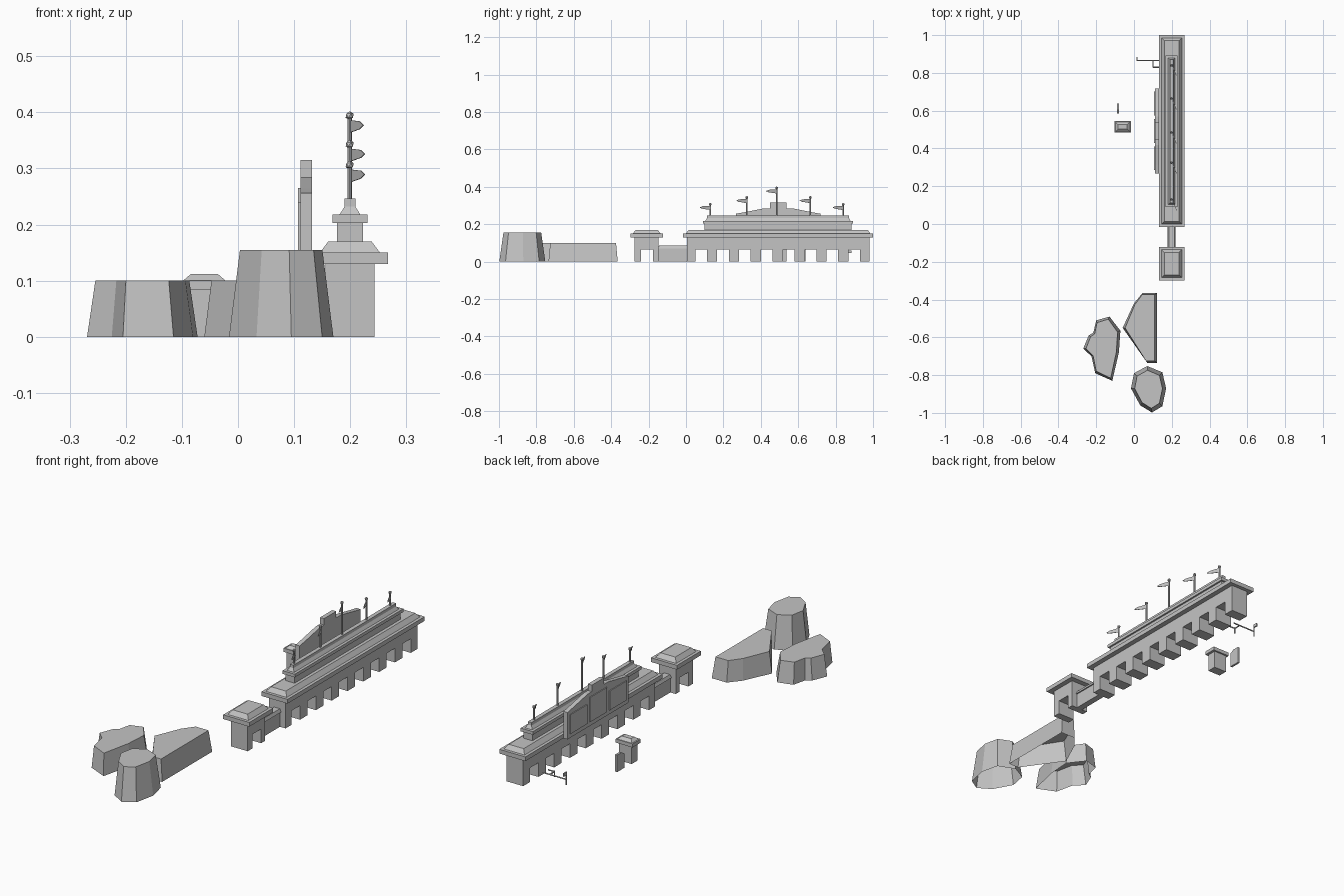
import bpy
import bmesh
from mathutils import Vector

if "Cube" in bpy.data.objects:
    bpy.data.objects.remove(bpy.data.objects["Cube"])

stone = bpy.data.materials.new("plain_grey")
stone.use_nodes = True
GREY = (0.55, 0.55, 0.55, 1)
stone.diffuse_color = GREY
stone.node_tree.nodes["Principled BSDF"].inputs["Base Color"].default_value = GREY


def finish(name, bm):
    bmesh.ops.recalc_face_normals(bm, faces=bm.faces)
    mesh = bpy.data.meshes.new(name)
    bm.to_mesh(mesh)
    bm.free()
    mesh.materials.append(stone)
    obj = bpy.data.objects.new(name, mesh)
    bpy.context.collection.objects.link(obj)
    return obj


def loft(name, lower, upper, bottom=True):
    """Join two matching outlines with side walls and caps."""
    bm = bmesh.new()
    a = [bm.verts.new(p) for p in lower]
    b = [bm.verts.new(p) for p in upper]
    for i in range(len(a)):
        j = (i + 1) % len(a)
        bm.faces.new((a[i], a[j], b[j], b[i]))
    bm.faces.new(b)
    if bottom:
        bm.faces.new(a[::-1])
    return finish(name, bm)


def block(name, x, y, z, inset=0.0):
    """Box between ranges, with the top drawn in by inset."""
    def ring(h, d):
        return [(x[0] + d, y[0] + d, h), (x[1] - d, y[0] + d, h),
                (x[1] - d, y[1] - d, h), (x[0] + d, y[1] - d, h)]
    return loft(name, ring(z[0], 0), ring(z[1], inset))


def slab(name, x, profile):
    """Extrude a (y, z) profile across x."""
    return loft(name, [(x[0], *p) for p in profile], [(x[1], *p) for p in profile])


def rod(name, start, end, radius):
    a, b = Vector(start), Vector(end)
    bm = bmesh.new()
    bmesh.ops.create_cone(bm, cap_ends=True, segments=8, radius1=radius,
                          radius2=radius, depth=(b - a).length)
    turn = (b - a).to_track_quat("Z", "Y").to_matrix().to_4x4()
    turn.translation = (a + b) / 2
    bmesh.ops.transform(bm, matrix=turn, verts=bm.verts)
    return finish(name, bm)


def arcade(name, y, doors, width):
    """Wall with square doorways cut from the ground up."""
    profile = [(y[0], 0)]
    for d in doors:
        profile += [(d, 0), (d, 0.066), (d + width, 0.066), (d + width, 0)]
    profile += [(y[1], 0), (y[1], 0.13), (y[0], 0.13)]
    return slab(name, (0.156, 0.243), profile)


def cornice(name, y):
    block(name + "_cornice", (0.132, 0.267), y, (0.13, 0.15))
    block(name + "_roof", (0.146, 0.253), (y[0] + 0.014, y[1] - 0.014), (0.15, 0.17), 0.015)


# Main gate building
arcade("gate_wall", (0.005, 0.982), [0.05 + 0.117 * i for i in range(8)], 0.062)
cornice("gate", (-0.015, 1.0))
block("upper_tier", (0.176, 0.223), (0.10, 0.885), (0.17, 0.205))
block("upper_ledge", (0.168, 0.231), (0.09, 0.893), (0.203, 0.218))
block("ridge_slope", (0.181, 0.218), (0.103, 0.88), (0.218, 0.232), 0.009)
block("ridge", (0.19, 0.209), (0.112, 0.871), (0.23, 0.246))

# Side lodge and linking wall
arcade("lodge_wall", (-0.275, -0.147), [-0.24], 0.064)
cornice("lodge", (-0.298, -0.122))
block("link_wall", (0.184, 0.214), (-0.15, 0.01), (0, 0.072))
block("link_wall_cap", (0.178, 0.22), (-0.15, 0.01), (0.07, 0.085), 0.006)

# Stepped sign board with plain raised panels
half = [(0.225, 0.13), (0.225, 0.256), (0.18, 0.264), (0.075, 0.285),
        (0.045, 0.285), (0.045, 0.315)]
mid = 0.493
board = [(mid - y, z) for y, z in half] + [(mid + y, z) for y, z in reversed(half)]
slab("sign_board", (0.111, 0.132), board)
for label, y, top in (("right", 0.285, 0.24), ("middle", 0.43, 0.265), ("left", 0.575, 0.24)):
    block("sign_panel_" + label, (0.107, 0.112), (y, y + 0.126), (0.15, top))

# Flag poles with ball finials and pennants
for i, (y, top) in enumerate(((0.13, 0.306), (0.325, 0.343), (0.485, 0.394),
                              (0.665, 0.343), (0.84, 0.306))):
    rod(f"flag_pole_{i}", (0.199, y, 0.24), (0.199, y, top), 0.004)
    ball = bmesh.new()
    bmesh.ops.create_icosphere(ball, subdivisions=1, radius=0.008)
    bmesh.ops.translate(ball, vec=(0.199, y, top), verts=ball.verts)
    finish(f"flag_ball_{i}", ball)
    flag = bmesh.new()
    outline = [(0, -0.008), (0.7, -0.01), (1, -0.017), (0.7, -0.024), (0, -0.03)]
    flag.faces.new([flag.verts.new((0.201 + 0.024 * t, y - 0.058 * t, top + h))
                    for t, h in outline])
    pennant = finish(f"pennant_{i}", flag)
    pennant.modifiers.new("thickness", "SOLIDIFY").thickness = 0.002

# Ticket booth and notice board
block("booth_body", (-0.094, -0.028), (0.492, 0.536), (0, 0.085))
block("booth_cornice", (-0.104, -0.016), (0.484, 0.544), (0.083, 0.1))
block("booth_roof", (-0.098, -0.022), (0.488, 0.54), (0.1, 0.112), 0.014)
slab("notice_board", (-0.09, -0.08),
     [(0.585, 0), (0.638, 0), (0.638, 0.08), (0.605, 0.08), (0.585, 0.068)])

# Entry barrier
rod("barrier_bar", (0.015, 0.865, 0.025), (0.135, 0.865, 0.025), 0.003)
rod("barrier_end_post", (0.015, 0.865, 0), (0.015, 0.865, 0.06), 0.003)
block("barrier_end_plate", (0.012, 0.018), (0.865, 0.885), (0.045, 0.06))
rod("barrier_side_rail", (0.1, 0.83, 0.025), (0.132, 0.83, 0.025), 0.003)
rod("barrier_cross_rail", (0.1, 0.83, 0.025), (0.1, 0.865, 0.025), 0.003)
rod("barrier_inner_post", (0.1, 0.83, 0), (0.1, 0.83, 0.03), 0.003)


# Flat-topped rocks, open underneath
def rock(name, outline, height, taper):
    n = len(outline)
    cx = (min(p[0] for p in outline) + max(p[0] for p in outline)) / 2
    cy = (min(p[1] for p in outline) + max(p[1] for p in outline)) / 2
    upper = [(cx + (x - cx) * taper[0], cy + (y - cy) * taper[1], height) for x, y in outline]
    loft(name, [(x, y, 0) for x, y in outline], upper, bottom=False)


rock("tall_rock", [(-0.016, -0.87), (0.0, -0.79), (0.07, -0.752), (0.15, -0.785),
                   (0.17, -0.87), (0.15, -0.965), (0.095, -0.998), (0.033, -0.96)],
     0.155, (0.79, 0.82))
rock("notched_rock", [(-0.269, -0.66), (-0.24, -0.59), (-0.215, -0.575), (-0.2, -0.51),
                      (-0.13, -0.49), (-0.072, -0.565), (-0.08, -0.68), (-0.115, -0.83),
                      (-0.205, -0.79), (-0.225, -0.70)],
     0.1, (0.85, 0.92))
rock("wedge_rock", [(0.122, -0.365), (0.045, -0.365), (0.0, -0.42), (-0.06, -0.55),
                    (0.07, -0.735), (0.122, -0.735)],
     0.1, (0.86, 0.95))
